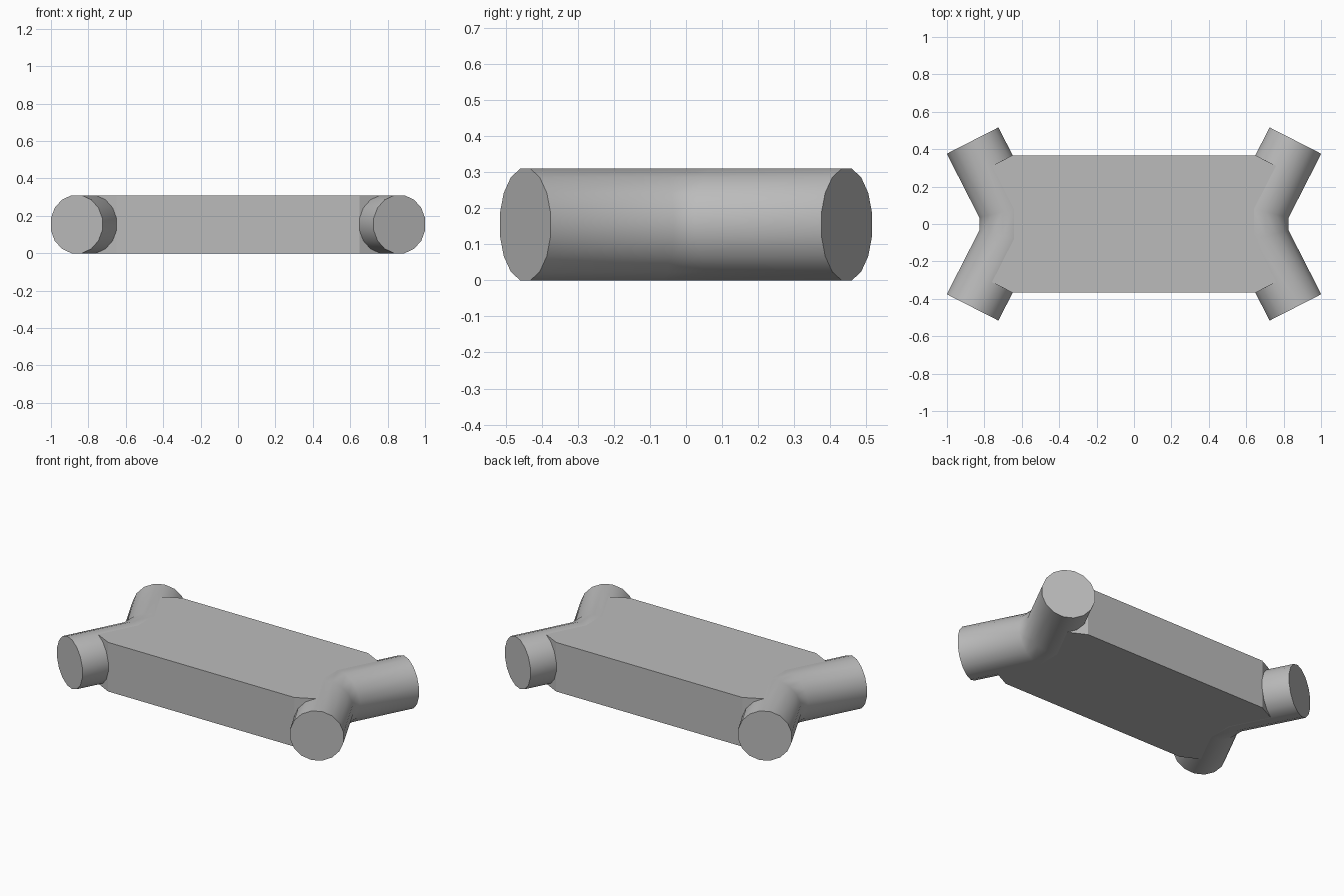
import bpy, bmesh, math
from mathutils import Vector

if "Cube" in bpy.data.objects:
    bpy.data.objects.remove(bpy.data.objects["Cube"], do_unlink=True)

SIDES = 16
MID = 0.155                                # height of the tube axis, also the half height
RADIUS = MID / math.cos(math.pi / SIDES)   # flat facets on top and bottom
FLAT = RADIUS * math.sin(math.pi / SIDES)  # half width of one facet

grey = bpy.data.materials.new("plain grey")
grey.use_nodes = True
colour = (0.5, 0.5, 0.5, 1)
grey.diffuse_color = colour
grey.node_tree.nodes["Principled BSDF"].inputs["Base Color"].default_value = colour


def finish(name, bm):
    bmesh.ops.recalc_face_normals(bm, faces=bm.faces)
    mesh = bpy.data.meshes.new(name)
    bm.to_mesh(mesh)
    bm.free()
    mesh.materials.append(grey)
    obj = bpy.data.objects.new(name, mesh)
    bpy.context.collection.objects.link(obj)
    return obj


# Bent tube axis, front to back, with the sideways direction of each ring
path = [Vector((0.863, -0.446, 0)), Vector((0.672, -0.072, 0)),
        Vector((0.672, 0.072, 0)), Vector((0.863, 0.446, 0))]
legs = [(b - a).normalized() for a, b in zip(path, path[1:])]
sides = []
for i in range(len(path)):
    before, after = legs[max(i - 1, 0)], legs[min(i, len(legs) - 1)]
    along = (before + after).normalized()
    across = Vector((along.y, -along.x, 0))
    sides.append(across / along.dot(after))     # mitre keeps the tube width


def bent_tube(name, sign):
    bm = bmesh.new()
    rings = []
    for centre, across in zip(path, sides):
        ring = []
        for k in range(SIDES):
            a = (k + 0.5) * 2 * math.pi / SIDES
            p = centre + across * RADIUS * math.cos(a)
            ring.append(bm.verts.new((p.x * sign, p.y, MID + RADIUS * math.sin(a))))
        rings.append(ring)
    for r, s in zip(rings, rings[1:]):
        for k in range(SIDES):
            n = (k + 1) % SIDES
            bm.faces.new((r[k], r[n], s[n], s[k]))
    bm.faces.new(rings[0])
    bm.faces.new(rings[-1])
    obj = finish(name, bm)
    bpy.ops.object.select_all(action='DESELECT')
    obj.select_set(True)
    bpy.context.view_layer.objects.active = obj
    bpy.ops.object.shade_smooth_by_angle(angle=math.radians(32))


bent_tube("left_tube", 1)
bent_tube("right_tube", -1)

# Body slab: its ends stop along the inner edge of each tube's top facet
outward = sides[3]
inner = [path[2] - sides[2] * FLAT,
         Vector((0.65, 0.367, 0)) + outward * (MID - FLAT),
         Vector((0.65, 0.367, 0))]
quarter = [(p.x, p.y) for p in inner]
half = [(x, -y) for x, y in reversed(quarter)] + quarter
outline = half + [(-x, y) for x, y in reversed(half)]
bm = bmesh.new()
base = bm.faces.new([bm.verts.new((x, y, 0)) for x, y in outline])
top = bmesh.ops.extrude_face_region(bm, geom=[base], use_keep_orig=True)
bmesh.ops.translate(bm, vec=(0, 0, 2 * MID),
                    verts=[v for v in top["geom"] if isinstance(v, bmesh.types.BMVert)])
finish("body", bm)
